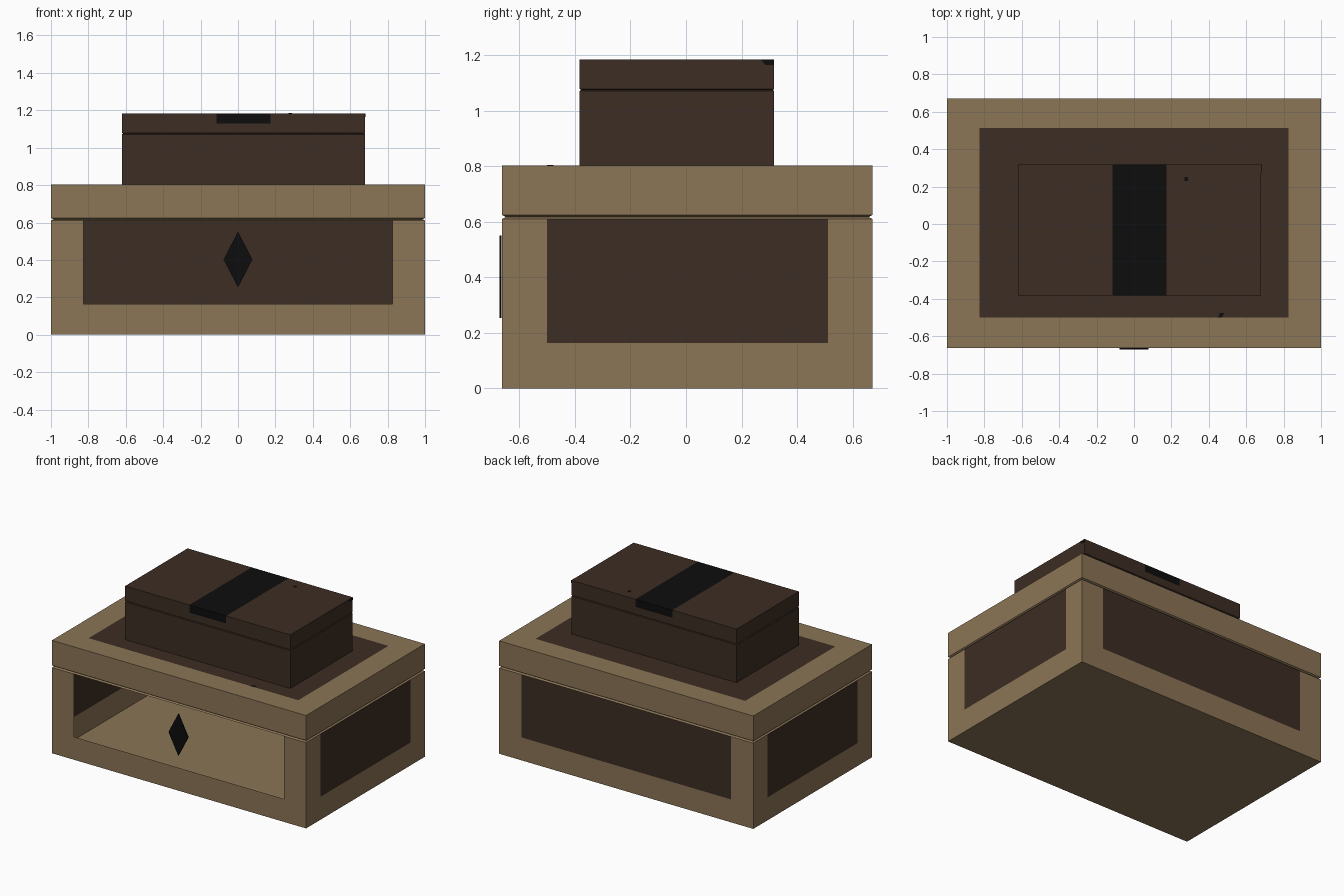
import bpy, bmesh

if "Cube" in bpy.data.objects:
    bpy.data.objects.remove(bpy.data.objects["Cube"])


def material(name, rgb):
    m = bpy.data.materials.new(name)
    m.diffuse_color = (*rgb, 1)
    m.use_nodes = True
    m.node_tree.nodes["Principled BSDF"].inputs["Base Color"].default_value = m.diffuse_color
    return m


TAN = material("tan wood", (0.258, 0.176, 0.092))
BROWN = material("dark brown", (0.045, 0.026, 0.017))
BLACK = material("black", (0.004, 0.004, 0.004))


def finish(name, bm, mats):
    me = bpy.data.meshes.new(name)
    bm.to_mesh(me)
    bm.free()
    for m in mats:
        me.materials.append(m)
    ob = bpy.data.objects.new(name, me)
    bpy.context.collection.objects.link(ob)
    return ob


def stacked_box(x0, x1, y0, y1, levels, cuts, bottom):
    """Thin shell through rectangular rings (z, inset), then cut by planes."""
    bm = bmesh.new()
    rings = [[bm.verts.new(p) for p in ((x0 + i, y0 + i, z), (x1 - i, y0 + i, z),
                                        (x1 - i, y1 - i, z), (x0 + i, y1 - i, z))]
             for z, i in levels]
    for a, b in zip(rings, rings[1:]):
        for k in range(4):
            n = (k + 1) % 4
            bm.faces.new((a[k], a[n], b[n], b[k]))
    bm.faces.new(rings[-1])
    if bottom:
        bm.faces.new(rings[0][::-1])
    for axis, values in enumerate(cuts):
        for v in values:
            co, no = [0, 0, 0], [0, 0, 0]
            co[axis], no[axis] = v, 1
            bmesh.ops.bisect_plane(bm, geom=bm.verts[:] + bm.edges[:] + bm.faces[:],
                                   plane_co=co, plane_no=no)
    bm.normal_update()
    return bm


# Large chest: tan frame, brown panels, groove under the lid, open front
bm = stacked_box(-1, 1, -0.663, 0.672,
                 [(0, 0), (0.61, 0), (0.617, 0.013), (0.625, 0), (0.803, 0)],
                 [(-0.825, 0.825), (-0.5, 0.512), (0.163,)], True)
opening = []
for f in bm.faces:
    c, n = f.calc_center_median(), f.normal
    in_x, in_y, in_z = abs(c.x) < 0.825, -0.5 < c.y < 0.512, 0.163 < c.z < 0.61
    if n.z > 0.9:
        panel = in_x and in_y
    elif abs(n.x) > 0.9:
        panel = in_y and in_z
    else:
        panel = abs(n.y) > 0.9 and in_x and in_z
    f.material_index = int(panel)
    if panel and n.y < -0.9:
        opening.append(f)
bmesh.ops.delete(bm, geom=opening, context='FACES')
finish("large_chest", bm, [TAN, BROWN])

# Small box on top: brown with a black strap over its lid
bm = stacked_box(-0.62, 0.68, -0.383, 0.318,
                 [(0.803, 0), (1.071, 0), (1.075, 0.005), (1.079, 0), (1.184, 0)],
                 [(-0.115, 0.175), (), (1.13,)], False)
for f in bm.faces:
    c = f.calc_center_median()
    f.material_index = int(-0.115 < c.x < 0.175 and c.z > 1.13)
finish("small_box", bm, [BROWN, BLACK])


def plate(name, outline, offset):
    """Thin black plate: flat outline pushed out by a vector."""
    bm = bmesh.new()
    face = bm.faces.new([bm.verts.new(p) for p in outline])
    out = bmesh.ops.extrude_face_region(bm, geom=[face], use_keep_orig=True)
    bmesh.ops.translate(bm, vec=offset,
                        verts=[g for g in out["geom"] if isinstance(g, bmesh.types.BMVert)])
    bmesh.ops.recalc_face_normals(bm, faces=bm.faces[:])
    finish(name, bm, [BLACK])


# Diamond lock plate on the front
plate("diamond_lock", [(0, -0.664, 0.253), (0.077, -0.664, 0.402),
                       (0, -0.664, 0.551), (-0.077, -0.664, 0.402)], (0, -0.008, 0))

# Small dark marks on the lids
plate("top_mark", [(0.27, 0.23, 1.184), (0.29, 0.23, 1.184),
                   (0.29, 0.25, 1.184), (0.27, 0.25, 1.184)], (0, 0, 0.001))
plate("lid_mark", [(0.447, -0.5, 0.803), (0.47, -0.5, 0.803),
                   (0.482, -0.477, 0.803), (0.46, -0.477, 0.803)], (0, 0, 0.001))
plate("side_mark", [(0.68, 0.285, 1.165), (0.68, 0.318, 1.165),
                    (0.68, 0.318, 1.184), (0.68, 0.272, 1.184)], (0.001, 0, 0))
